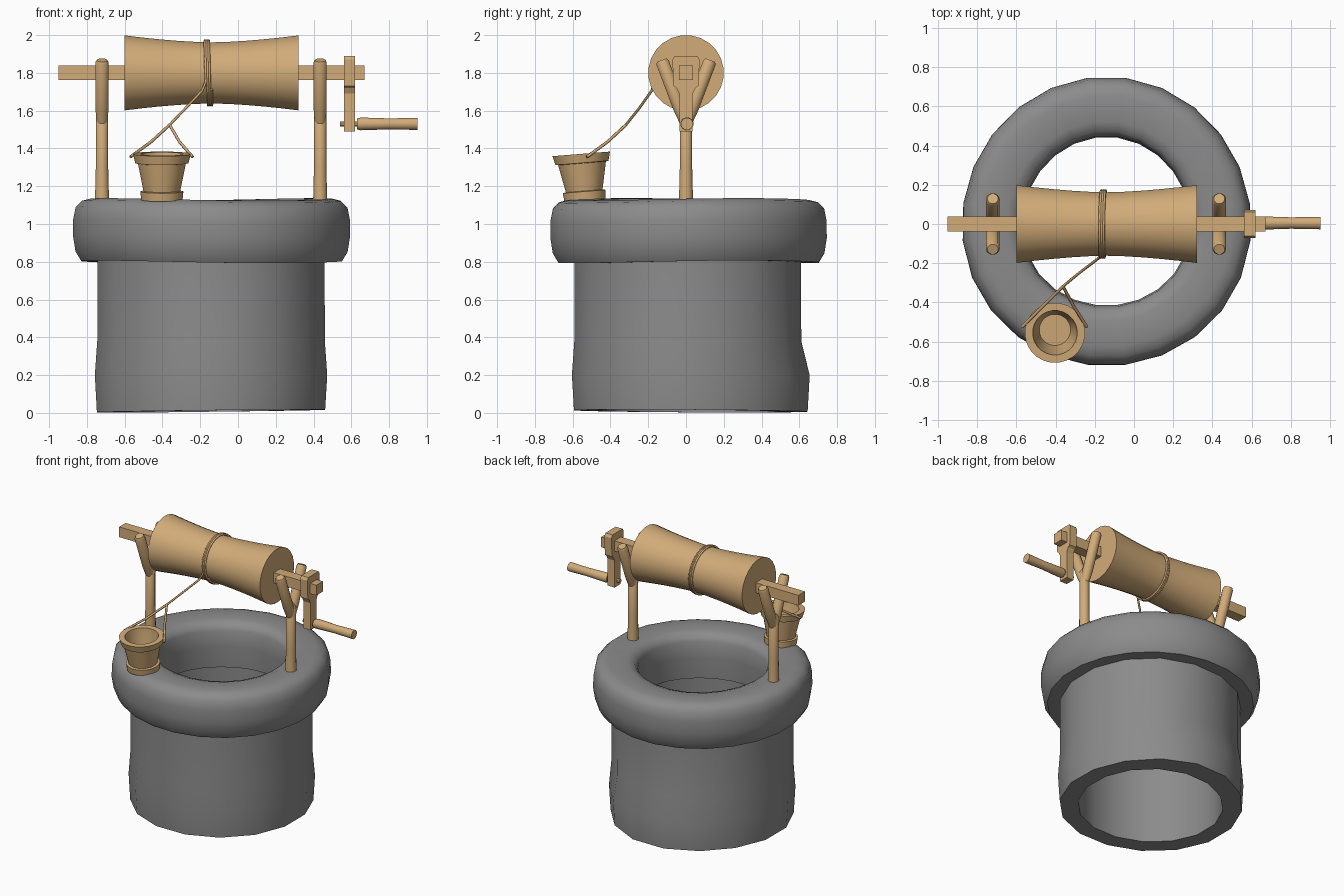
import bpy, bmesh, math
from mathutils import Vector, Matrix

if "Cube" in bpy.data.objects:
    bpy.data.objects.remove(bpy.data.objects["Cube"])


def material(name, rgb):
    m = bpy.data.materials.new(name)
    m.diffuse_color = (*rgb, 1)
    m.use_nodes = True
    m.node_tree.nodes["Principled BSDF"].inputs["Base Color"].default_value = m.diffuse_color
    return m


STONE = material("grey stone", (0.26, 0.26, 0.26))
WOOD = material("tan wood", (0.64, 0.41, 0.19))


def finish(name, bm, mat, angle=40):
    bmesh.ops.recalc_face_normals(bm, faces=bm.faces)
    me = bpy.data.meshes.new(name)
    bm.to_mesh(me)
    bm.free()
    me.materials.append(mat)
    me.shade_smooth()
    me.set_sharp_from_angle(angle=math.radians(angle))
    ob = bpy.data.objects.new(name, me)
    bpy.context.collection.objects.link(ob)
    return ob


def lathe(name, profile, n, mat, start=(0, 0, 0), axis=(0, 0, 1), ring=False,
          wobble=None, angle=40):
    """Revolve (radius, height) points around an axis; ring=True joins last to first."""
    bm = bmesh.new()
    rows = []
    for r, h in profile:
        row = []
        for i in range(n):
            a = 2 * math.pi * (i + 0.5) / n
            dr, dh = wobble(a, r, h) if wobble else (0, 0)
            row.append(bm.verts.new(((r + dr) * math.cos(a), (r + dr) * math.sin(a), h + dh)))
        rows.append(row)
    pairs = list(zip(rows, rows[1:])) + ([(rows[-1], rows[0])] if ring else [])
    for lo, hi in pairs:
        for i in range(n):
            j = (i + 1) % n
            bm.faces.new((lo[i], lo[j], hi[j], hi[i]))
    if not ring:
        bm.faces.new(rows[0])
        bm.faces.new(rows[-1])
    rot = Vector(axis).to_track_quat('Z', 'Y').to_matrix().to_4x4()
    bm.transform(Matrix.Translation(start) @ rot)
    return finish(name, bm, mat, angle)


def slab(name, outline, x0, x1, mat):
    """Extrude a (y, z) outline from x0 to x1."""
    bm = bmesh.new()
    a = [bm.verts.new((x0, y, z)) for y, z in outline]
    b = [bm.verts.new((x1, y, z)) for y, z in outline]
    bm.faces.new(a)
    bm.faces.new(b)
    for i in range(len(a)):
        j = (i + 1) % len(a)
        bm.faces.new((a[i], a[j], b[j], b[i]))
    return finish(name, bm, mat, 20)


def rope(name, points, radius):
    cu = bpy.data.curves.new(name, 'CURVE')
    cu.dimensions = '3D'
    cu.bevel_depth = radius
    cu.bevel_resolution = 1
    cu.use_fill_caps = True
    sp = cu.splines.new('POLY')
    sp.points.add(len(points) - 1)
    for p, co in zip(sp.points, points):
        p.co = (*co, 1)
    cu.materials.append(WOOD)
    ob = bpy.data.objects.new(name, cu)
    bpy.context.collection.objects.link(ob)


# Stone shaft, slightly uneven, with a bulge low on the front
def shaft_wobble(a, r, h):
    front = max(0, -math.sin(a)) ** 4
    dr = 0.004 * math.sin(3 * a + 1)
    if r > 0.55 and h < 0.3:
        dr += 0.03 * front
    elif r > 0.55:
        dr -= 0.005 * front
    return dr, (-0.008 * math.cos(a + 0.5) if h < 0.1 else 0)


CENTRE = (-0.14, 0.01, 0)
lathe("well_shaft", [(0.49, 0.01), (0.615, 0.01), (0.626, 0.2), (0.613, 0.38), (0.612, 0.86),
                     (0.49, 0.86)], 16, STONE, CENTRE, ring=True, wobble=shaft_wobble)

# Thick rounded stone rim
lathe("well_rim", [(0.435, 0.80), (0.43, 0.95), (0.437, 1.07), (0.46, 1.11), (0.51, 1.128),
                   (0.64, 1.13), (0.69, 1.118), (0.724, 1.085), (0.737, 1.02), (0.738, 0.93),
                   (0.725, 0.85), (0.695, 0.80)], 24, STONE, CENTRE, ring=True,
      wobble=lambda a, r, h: (0.004 * math.sin(3 * a), 0.007 * math.sin(2 * a + 0.6)), angle=45)

# Forked posts
for side, x in (("left", -0.72), ("right", 0.435)):
    lathe(side + "_post", [(0.039, 1.1), (0.034, 1.3), (0.034, 1.61), (0.02, 1.63)], 12, WOOD,
          (x, 0, 0))
    for end, s in (("front", -1), ("back", 1)):
        lathe(f"{side}_fork_{end}", [(0.03, 0), (0.036, 0.08), (0.036, 0.335), (0.028, 0.35)], 12,
              WOOD, (x, s * 0.005, 1.54), (0, s * 0.125, 0.33))

# Square axle and waisted drum
slab("axle", [(-0.038, 1.762), (0.038, 1.762), (0.038, 1.838), (-0.038, 1.838)], -0.95, 0.67, WOOD)
drum = []
for i in range(11):
    t = i / 5 - 1
    drum.append((0.163 + 0.037 * abs(t) ** 1.6, 0.46 * (t + 1)))
lathe("drum", drum, 24, WOOD, (-0.60, 0, 1.8), (1, 0, 0))

# Crank: headed arm, pin and grip
half = [(0.035, 1.49), (0.035, 1.69), (0.05, 1.72), (0.066, 1.73), (0.072, 1.87), (0.06, 1.89)]
slab("crank_arm", half + [(-y, z) for y, z in reversed(half)], 0.562, 0.62, WOOD)
lathe("crank_pin", [(0.014, 0), (0.014, 0.12)], 8, WOOD, (0.54, 0, 1.53), (1, 0, 0))
lathe("crank_grip", [(0.03, 0), (0.035, 0.02), (0.03, 0.17), (0.033, 0.32)], 12, WOOD,
      (0.63, 0.005, 1.53), (1, 0, 0))

# Bucket, leaning a little to the front
lathe("bucket", [(0.11, 0), (0.115, 0.045), (0.098, 0.048), (0.128, 0.195), (0.142, 0.197),
                 (0.154, 0.245), (0.114, 0.245), (0.108, 0.19), (0.08, 0.06)], 24, WOOD,
      (-0.403, -0.535, 1.127), (0, -0.08, 1))

# Rope: coils round the drum, drop to the bucket, and bail
coil = []
for k in range(73):
    a = math.pi + 0.54 - 2 * math.pi * k / 24
    coil.append((-0.172 + 0.03 * k / 72 - 0.006 * math.sin(a), 0.171 * math.cos(a),
                 1.8 + 0.171 * math.sin(a)))
apex = (-0.362, -0.318, 1.525)
rope("rope", [apex, (-0.28, -0.25, 1.61), (-0.19, -0.182, 1.705)] + coil[1:], 0.007)
rope("bail_left", [apex, (-0.46, -0.415, 1.435), (-0.57, -0.525, 1.355)], 0.008)
rope("bail_right", [apex, (-0.31, -0.415, 1.435), (-0.24, -0.525, 1.355)], 0.008)
